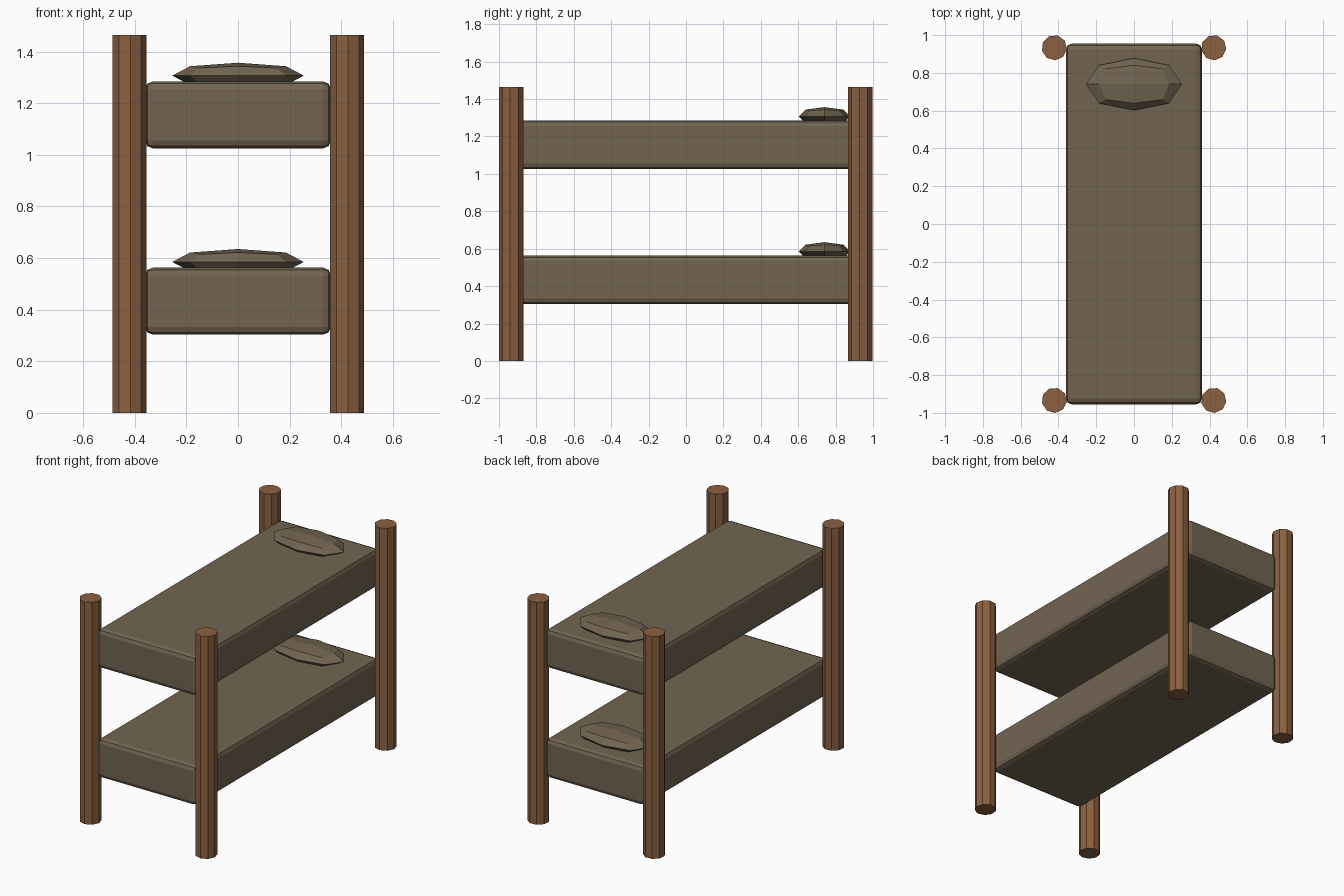
import bpy, bmesh, math
from mathutils import Vector

if "Cube" in bpy.data.objects:
    bpy.data.objects.remove(bpy.data.objects["Cube"])


def material(name, rgb):
    m = bpy.data.materials.new(name)
    m.diffuse_color = (*rgb, 1)
    m.use_nodes = True
    m.node_tree.nodes["Principled BSDF"].inputs["Base Color"].default_value = m.diffuse_color
    return m


wood = material("brown wood", (0.255, 0.120, 0.052))
cloth = material("drab cloth", (0.168, 0.130, 0.083))


def finish(bm, name, mat):
    bmesh.ops.recalc_face_normals(bm, faces=bm.faces)
    me = bpy.data.meshes.new(name)
    bm.to_mesh(me)
    bm.free()
    me.materials.append(mat)
    ob = bpy.data.objects.new(name, me)
    bpy.context.collection.objects.link(ob)
    return ob


def box(size, centre):
    bm = bmesh.new()
    bmesh.ops.create_cube(bm, size=1)
    for v in bm.verts:
        v.co = Vector(a * b + c for a, b, c in zip(v.co, size, centre))
    return bm


# nine-sided log post
def post(name, x, y, r=0.067, h=1.465, n=9):
    bm = bmesh.new()
    ring = [bm.verts.new((x + r * math.cos(math.radians(-6) + math.tau * i / n),
                          y + r * math.sin(math.radians(-6) + math.tau * i / n), 0))
            for i in range(n)]
    base = bm.faces.new(ring)
    ext = bmesh.ops.extrude_face_region(bm, geom=[base], use_keep_orig=True)
    for v in ext["geom"]:
        if isinstance(v, bmesh.types.BMVert):
            v.co.z = h
    finish(bm, name, wood)


# mattress with softly bevelled edges
def mattress(name, z0, z1):
    bm = box((0.72, 1.91, z1 - z0), (0, 0, (z0 + z1) / 2))
    bmesh.ops.bevel(bm, geom=bm.edges[:], offset=0.03, segments=2,
                    profile=0.5, affect='EDGES')
    finish(bm, name, cloth)


# pillow: once-subdivided cube rounded toward an ellipsoid
def pillow(name, z):
    bm = box((2, 2, 2), (0, 0, 0))
    bmesh.ops.subdivide_edges(bm, edges=bm.edges[:], cuts=1, use_grid_fill=True)
    shrink = {1: 1.0, 2: 0.728, 3: 0.59}
    for v in bm.verts:
        k = shrink[sum(abs(c) > 0.5 for c in v.co)]
        v.co = Vector((v.co.x * 0.255 * k, 0.74 + v.co.y * 0.138 * k,
                       z + v.co.z * 0.05 * k))
    finish(bm, name, cloth)


for yn, sy in (("front", -1), ("back", 1)):
    for xn, sx in (("left", -1), ("right", 1)):
        post(f"{yn}_{xn}_post", sx * 0.422, sy * 0.9335)

for level, z0, z1 in (("lower", 0.303, 0.563), ("upper", 1.025, 1.285)):
    mattress(level + "_mattress", z0, z1)
    pillow(level + "_pillow", z1 + 0.022)
